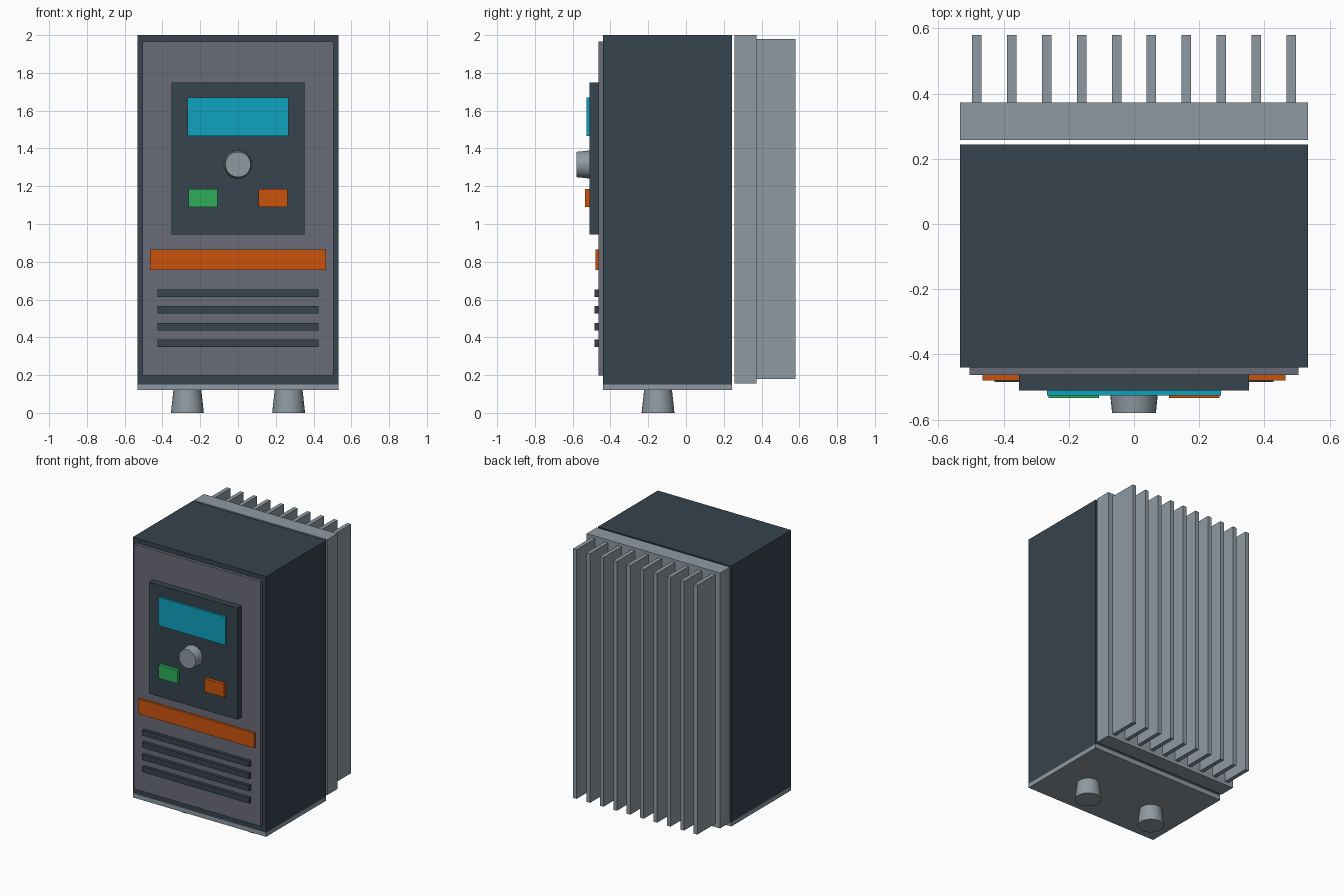
import bpy
import math

cube = bpy.data.objects.get("Cube")
if cube:
    bpy.data.objects.remove(cube, do_unlink=True)


def material(name, hex_code):
    """Flat material from an sRGB hex code."""
    rgb = [int(hex_code[i:i + 2], 16) / 255 for i in (0, 2, 4)]
    lin = [c / 12.92 if c <= 0.04045 else ((c + 0.055) / 1.055) ** 2.4 for c in rgb]
    mat = bpy.data.materials.new(name)
    mat.use_nodes = True
    mat.diffuse_color = (*lin, 1)
    mat.node_tree.nodes["Principled BSDF"].inputs["Base Color"].default_value = (*lin, 1)
    return mat


dark = material("dark slate", "36434d")
panel = material("panel grey", "696b78")
metal = material("light metal", "8f9aa2")
cyan = material("screen cyan", "0fa3be")
green = material("button green", "2dae5a")
orange = material("accent orange", "cb540c")


def box(name, mat, x, y, z):
    """Box from (min, max) ranges on each axis."""
    bpy.ops.mesh.primitive_cube_add(size=1, location=[sum(r) / 2 for r in (x, y, z)])
    ob = bpy.context.object
    ob.name = name
    ob.scale = [r[1] - r[0] for r in (x, y, z)]
    bpy.ops.object.transform_apply(location=False, rotation=False, scale=True)
    ob.data.materials.append(mat)
    return ob


def taper(name, mat, r1, r2, depth, location, rotation=(0, 0, 0)):
    """Tapered round part, smooth around its side."""
    bpy.ops.mesh.primitive_cone_add(vertices=32, radius1=r1, radius2=r2, depth=depth,
                                    location=location, rotation=rotation)
    ob = bpy.context.object
    ob.name = name
    ob.data.materials.append(mat)
    bpy.ops.object.shade_smooth_by_angle(angle=math.radians(35))
    return ob


def both(v):
    return (-v, v)


# Housing and bottom plate
HALF, FRONT, BACK = 0.533, -0.44, 0.244
box("housing", dark, both(HALF), (FRONT, BACK), (0.15, 2))
box("bottom_plate", metal, both(HALF), (FRONT, BACK), (0.12, 0.15))

# Cable glands under the plate
for side, sx in (("left", 1), ("right", -1)):
    taper(side + "_gland", metal, 0.087, 0.074, 0.12, (sx * 0.268, -0.148, 0.06))

# Heatsink with a row of vertical fins
box("heatsink_base", metal, both(HALF), (0.258, 0.373), (0.155, 2))
FINS = 10
for i in range(FINS):
    x = -0.482 + 0.964 * i / (FINS - 1)
    box(f"heatsink_fin_{i + 1}", metal, (x - 0.0145, x + 0.0145), (0.373, 0.58), (0.18, 1.98))

# Front cover and keypad
COVER, PAD = -0.463, -0.511
box("front_cover", panel, both(0.505), (COVER, FRONT), (0.197, 1.966))
box("keypad", dark, both(0.353), (PAD, COVER), (0.945, 1.75))
box("screen", cyan, both(0.267), (-0.526, PAD), (1.465, 1.67))
box("start_button", green, (-0.262, -0.108), (-0.534, PAD), (1.09, 1.186))
box("stop_button", orange, (0.108, 0.262), (-0.534, PAD), (1.09, 1.186))
taper("knob", metal, 0.074, 0.067, 0.069, (0, -0.5455, 1.315), (math.pi / 2, 0, 0))

# Accent stripe and vent slats
box("accent_stripe", orange, both(0.465), (-0.479, COVER), (0.757, 0.865))
for i in range(4):
    z = 0.633 - 0.088 * i
    box(f"vent_slat_{i + 1}", dark, both(0.427), (-0.485, COVER), (z - 0.02, z + 0.02))
